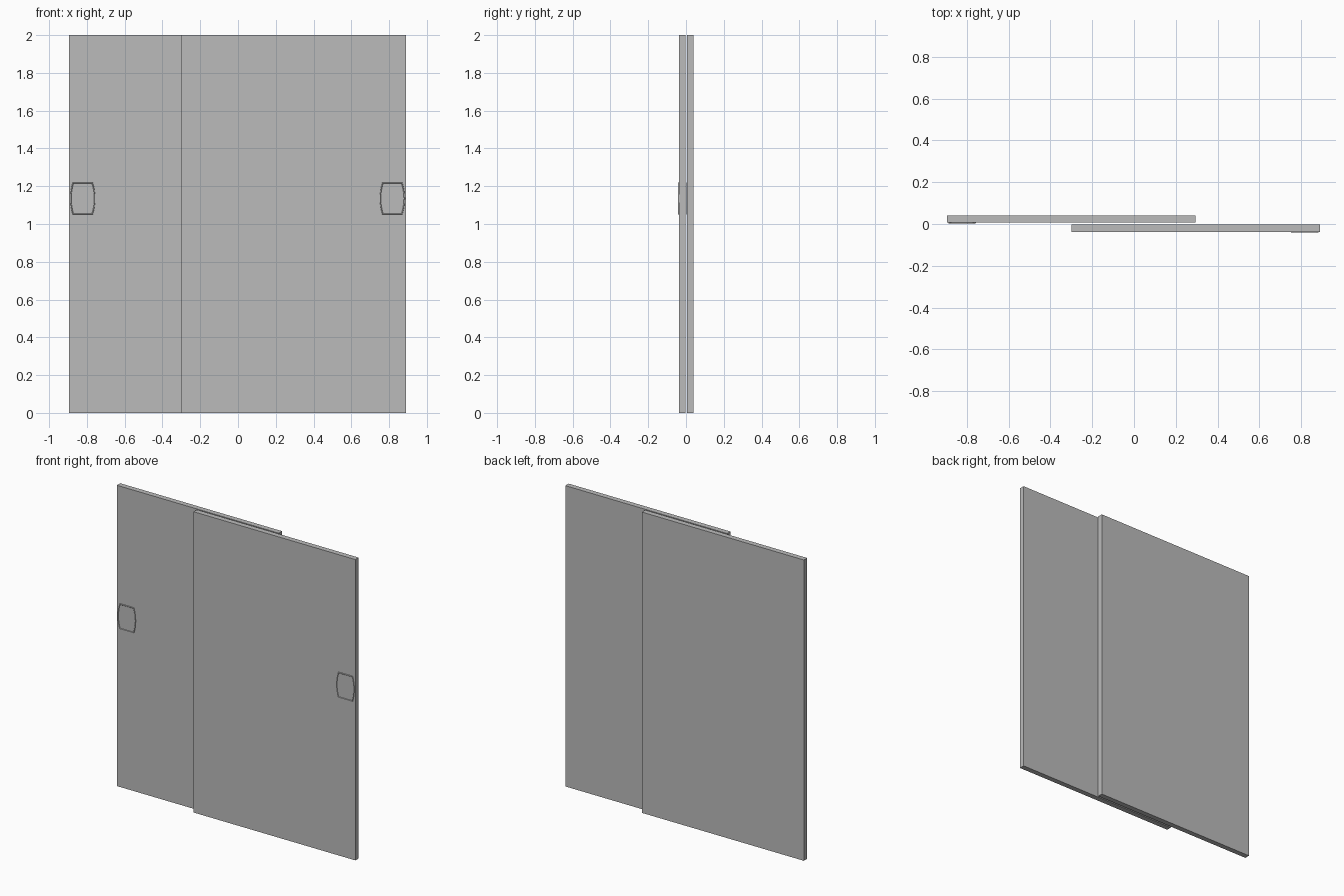
import bpy
import bmesh
from mathutils import Vector

cube = bpy.data.objects.get("Cube")
if cube:
    bpy.data.objects.remove(cube, do_unlink=True)

grey = bpy.data.materials.new("door_grey")
grey.use_nodes = True
grey.diffuse_color = (0.5, 0.5, 0.5, 1)
grey.node_tree.nodes["Principled BSDF"].inputs["Base Color"].default_value = grey.diffuse_color


def add_object(name, bm):
    bmesh.ops.recalc_face_normals(bm, faces=bm.faces)
    mesh = bpy.data.meshes.new(name)
    bm.to_mesh(mesh)
    bm.free()
    mesh.materials.append(grey)
    obj = bpy.data.objects.new(name, mesh)
    bpy.context.collection.objects.link(obj)
    return obj


def door_panel(name, x0, x1, y0, y1):
    bm = bmesh.new()
    bmesh.ops.create_cube(bm, size=1)
    bmesh.ops.scale(bm, vec=(x1 - x0, y1 - y0, 2), verts=bm.verts)
    bmesh.ops.translate(bm, vec=((x0 + x1) / 2, (y0 + y1) / 2, 1), verts=bm.verts)
    return add_object(name, bm)


def finger_pull(name, x, y):
    # Barrel-shaped outline with bowed sides
    steps = 8
    side = [(0.053 + 0.013 * (1 - t * t), 0.085 * t)
            for t in (2 * i / steps - 1 for i in range(steps + 1))]
    outline = side + [(-u, v) for u, v in reversed(side)]

    def ring(scale, depth):
        return [bm.verts.new(Vector((x + u * scale, y - depth, 1.135 + v * scale)))
                for u, v in outline]

    # Thin raised rim around a shallow dish
    bm = bmesh.new()
    rings = [ring(1, 0), ring(0.98, 0.0035), ring(0.95, 0.0035), ring(0.92, 0.001)]
    for a, b in zip(rings, rings[1:]):
        for i in range(len(a)):
            j = (i + 1) % len(a)
            bm.faces.new((a[i], a[j], b[j], b[i]))
    bm.faces.new(rings[-1])
    bm.faces.new(rings[0][::-1])
    return add_object(name, bm)


# Two overlapping sliding panels
door_panel("back_door_panel", -0.895, 0.295, 0.006, 0.041)
door_panel("front_door_panel", -0.3, 0.89, -0.038, -0.003)

# Finger pulls near the outer edges
finger_pull("back_door_pull", -0.822, 0.006)
finger_pull("front_door_pull", 0.817, -0.038)
